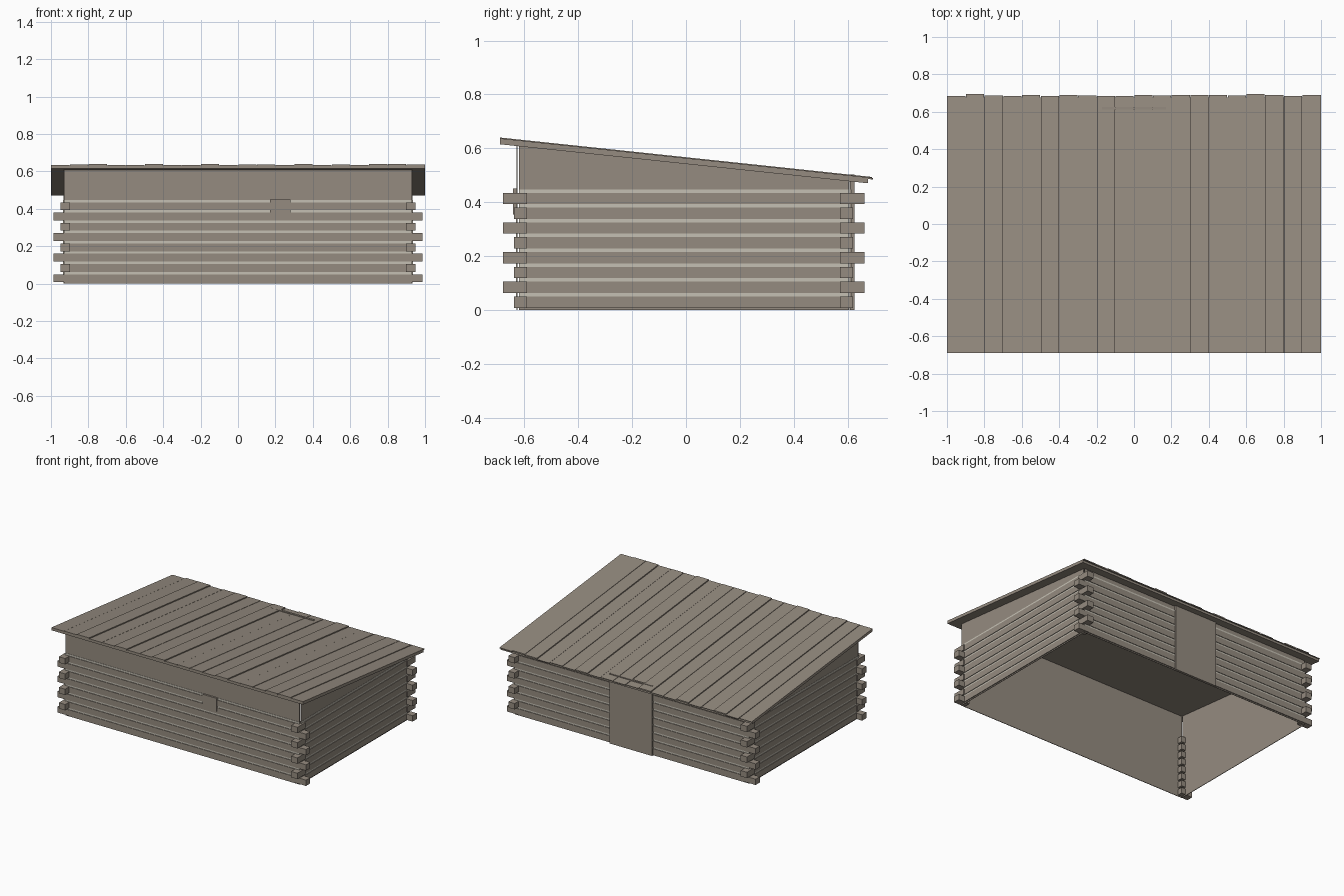
import bpy, bmesh, random
from mathutils import Vector

random.seed(4)
if "Cube" in bpy.data.objects:
    bpy.data.objects.remove(bpy.data.objects["Cube"])


def material(name, rgb):
    m = bpy.data.materials.new(name)
    m.use_nodes = True
    m.diffuse_color = (*rgb, 1)
    m.node_tree.nodes["Principled BSDF"].inputs["Base Color"].default_value = (*rgb, 1)
    return m


WOOD = material("weathered_wood", (0.30, 0.26, 0.215))
CHINK = material("pale_chinking", (0.56, 0.53, 0.455))


def add_prism(bm, profile, x0, x1):
    """Extrude a (y, z) outline from x0 to x1."""
    low = [bm.verts.new((x0, y, z)) for y, z in profile]
    face = bm.faces.new(low)
    out = bmesh.ops.extrude_face_region(bm, geom=[face])["geom"]
    moved = [v for v in out if isinstance(v, bmesh.types.BMVert)]
    bmesh.ops.translate(bm, verts=moved, vec=Vector((x1 - x0, 0, 0)))


def rect(y0, y1, z0, z1):
    return [(y0, z0), (y1, z0), (y1, z1), (y0, z1)]


def build(name, prisms, mat=WOOD):
    """Make one object from a list of (profile, x0, x1)."""
    bm = bmesh.new()
    for p in prisms:
        add_prism(bm, *p)
    bmesh.ops.recalc_face_normals(bm, faces=bm.faces)
    mesh = bpy.data.meshes.new(name)
    bm.to_mesh(mesh)
    bm.free()
    mesh.materials.append(mat)
    obj = bpy.data.objects.new(name, mesh)
    bpy.context.collection.objects.link(obj)
    return obj


# Main dimensions
SLOPE = -0.106
ROWS, PITCH = 8, 0.055
LOG_BOTTOM, LOG_TOP, GAP_TOP = 0.008, 0.05, 0.063
FRONT, BACK, SIDE = -0.63, 0.612, 0.934
THIN, RELIEF = 0.004, 0.006


def roof_z(y, lift=0.0):
    return 0.615 + lift + SLOPE * (y + 0.69)


def row_rects(lo, hi):
    return [(r * PITCH + lo, r * PITCH + hi) for r in range(ROWS)]


LOGS = row_rects(LOG_BOTTOM, LOG_TOP)
GAPS = row_rects(LOG_TOP, GAP_TOP)

# Front and back walls: thin sheet, raised logs, chinking strips
for name, y, out in (("front", FRONT, -1), ("back", BACK, 1)):
    def layer(depth, z0, z1):
        a, b = sorted((y, y + out * depth))
        return (rect(a, b, z0, z1), -0.931, 0.931)
    build(name + "_wall", [layer(-THIN, 0, roof_z(y))])
    build(name + "_logs", [layer(RELIEF, *z) for z in LOGS])
    build(name + "_chinking", [layer(0.002, *z) for z in GAPS], CHINK)

# Side walls with a sloping top
Y0, Y1 = -0.62, 0.605
for name, s in (("left", 1), ("right", -1)):
    def span(depth):
        return sorted((s * SIDE, s * (SIDE + depth)))
    gable = [(Y0, 0), (Y1, 0), (Y1, roof_z(Y1)), (Y0, roof_z(Y0))]
    build(name + "_wall", [(gable, *span(-THIN))])
    build(name + "_logs", [(rect(Y0, Y1, *z), *span(RELIEF)) for z in LOGS])
    build(name + "_chinking", [(rect(Y0, Y1, *z), *span(0.002)) for z in GAPS], CHINK)

# Interlocking log ends at the four corners
for end, inner, along, across in (("front", -0.59, -0.68, -0.638),
                                  ("back", 0.572, 0.662, 0.62)):
    for side, s in (("left", 1), ("right", -1)):
        stubs = []
        for r, z in enumerate(LOGS):
            y_out, x_out = (across, 0.987) if r % 2 == 0 else (along, 0.948)
            ya, yb = sorted((inner, y_out))
            xa, xb = sorted((s * 0.898, s * x_out))
            stubs.append((rect(ya, yb, *z), xa, xb))
        build(f"{end}_{side}_log_ends", stubs)

# Window shutter and door
build("window_shutter", [(rect(-0.643, FRONT, 0.355, 0.45), 0.17, 0.28)])
build("door", [(rect(BACK, 0.626, 0, 0.503), -0.17, 0.17)])


# Roof deck and uneven planks
def sloped(y0, y1, lo, hi):
    return [(y0, roof_z(y0, lo)), (y1, roof_z(y1, lo)),
            (y1, roof_z(y1, hi)), (y0, roof_z(y0, hi))]


build("roof_deck", [(sloped(-0.69, 0.676, 0, 0.016), -1, 1)])
COUNT = 20
WIDTH = 2 / COUNT
RAISED = (2, 5, 8, 13, 17, 18)
planks = []
for i in range(COUNT):
    x = -1 + i * WIDTH
    top = 0.025 if i in RAISED else random.uniform(0.019, 0.022)
    back = random.choice((0.684, 0.687, 0.69, 0.694))
    left = x if i == 0 else x + 0.0015
    right = 1 if i == COUNT - 1 else x + WIDTH - 0.0015
    planks.append((sloped(-0.69, back, 0.016, top), left, right))
build("roof_planks", planks)
